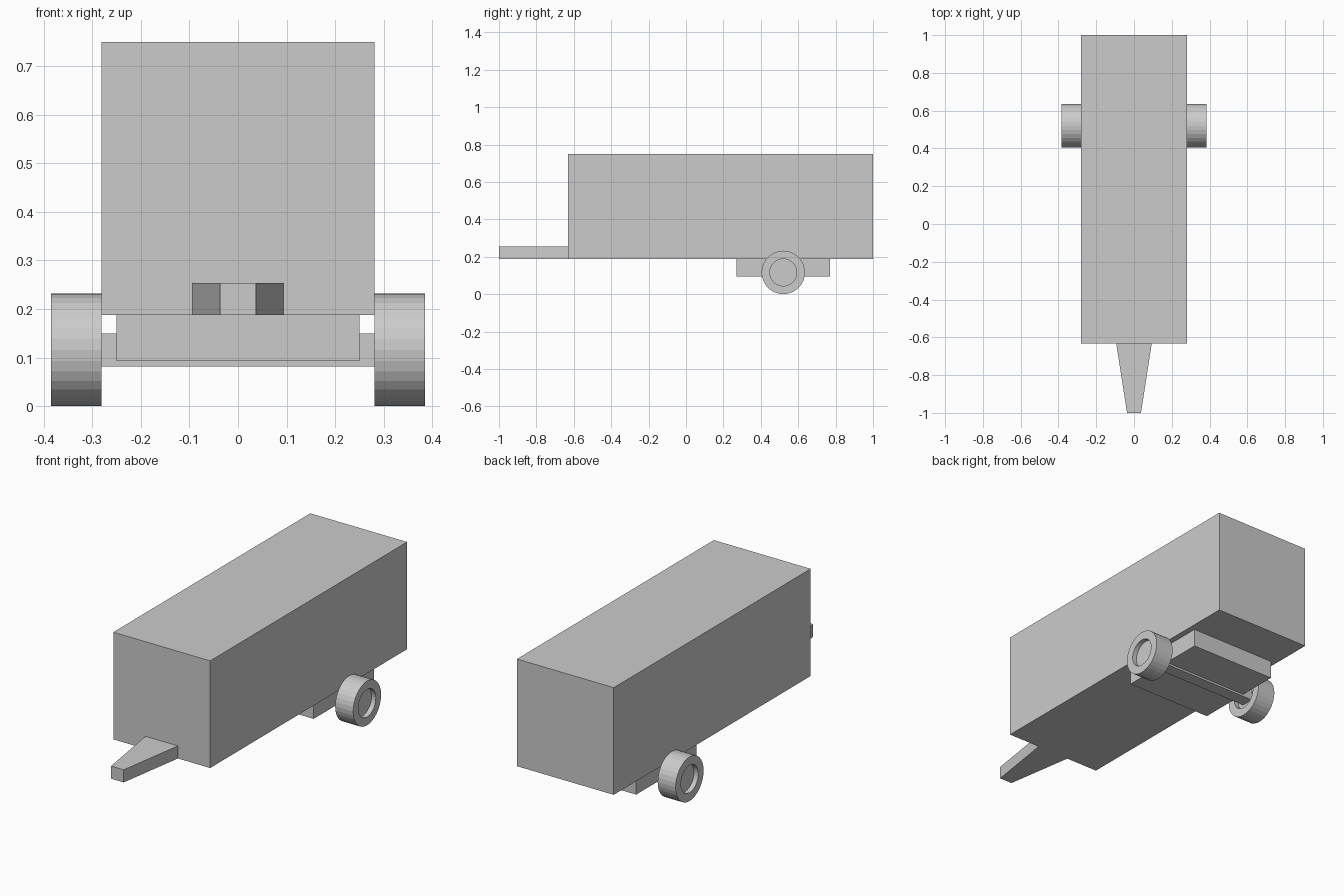
import bpy, bmesh
from math import cos, sin, tau

if "Cube" in bpy.data.objects:
    bpy.data.objects.remove(bpy.data.objects["Cube"])


def make_object(name, bm):
    bmesh.ops.recalc_face_normals(bm, faces=bm.faces)
    mesh = bpy.data.meshes.new(name)
    bm.to_mesh(mesh)
    bm.free()
    obj = bpy.data.objects.new(name, mesh)
    bpy.context.collection.objects.link(obj)
    return obj


def prism(name, outline, z0, z1):
    """Extrude a plan outline from z0 up to z1."""
    bm = bmesh.new()
    low = [bm.verts.new((x, y, z0)) for x, y in outline]
    high = [bm.verts.new((x, y, z1)) for x, y in outline]
    bm.faces.new(low)
    bm.faces.new(high)
    n = len(outline)
    for i in range(n):
        j = (i + 1) % n
        bm.faces.new((low[i], low[j], high[j], high[i]))
    return make_object(name, bm)


def box(name, half_x, y0, y1, z0, z1):
    return prism(name, [(-half_x, y0), (half_x, y0), (half_x, y1), (-half_x, y1)], z0, z1)


def wheel(name, side, sides=32):
    """Lathe a tyre with a recessed hub disc on both faces."""
    inner, outer, depth = 0.281, 0.385, 0.025
    radius, hub = 0.116, 0.072
    profile = [(inner + depth, hub), (inner, hub), (inner, radius),
               (outer, radius), (outer, hub), (outer - depth, hub)]
    bm = bmesh.new()
    rings = [[bm.verts.new((side * x, AXLE_Y + r * cos(tau * i / sides),
                            AXLE_Z + r * sin(tau * i / sides)))
              for i in range(sides)] for x, r in profile]
    for a, b in zip(rings, rings[1:]):
        for i in range(sides):
            j = (i + 1) % sides
            bm.faces.new((a[i], a[j], b[j], b[i]))
    bm.faces.new(rings[0])
    bm.faces.new(rings[-1])
    return make_object(name, bm)


AXLE_Y, AXLE_Z = 0.52, 0.116

# Cargo body
box("trailer_body", 0.281, -0.632, 1.0, 0.188, 0.75)

# Tapered drawbar
prism("tow_bar", [(-0.037, -1.0), (0.037, -1.0), (0.094, -0.632), (-0.094, -0.632)], 0.188, 0.254)

# Undercarriage block and axle
box("undercarriage", 0.25, 0.27, 0.77, 0.093, 0.188)
box("axle", 0.31, AXLE_Y - 0.034, AXLE_Y + 0.034, 0.082, 0.15)

# Wheels
for side, label in ((-1, "left"), (1, "right")):
    wheel("wheel_" + label, side)
